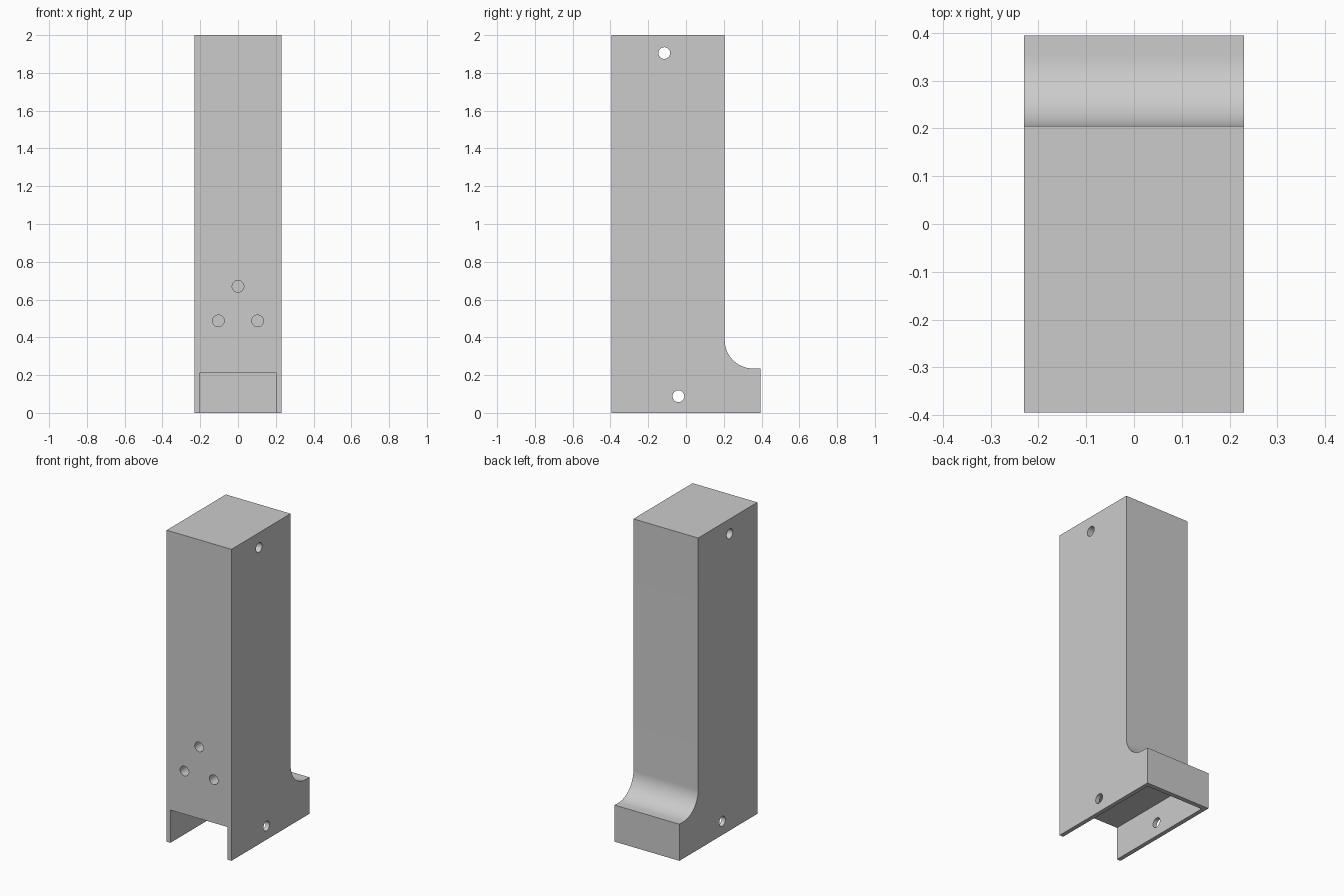
import bpy
import bmesh
import math
from mathutils import Matrix

cube = bpy.data.objects.get("Cube")
if cube:
    bpy.data.objects.remove(cube, do_unlink=True)

HALF_WIDTH = 0.23
FRONT, BACK = -0.395, 0.395
HOLE_RADIUS = 0.031

grey = bpy.data.materials.new("light grey")
grey.use_nodes = True
colour = (0.6, 0.6, 0.6, 1)
grey.diffuse_color = colour
grey.node_tree.nodes["Principled BSDF"].inputs["Base Color"].default_value = colour


def add_object(name, bm):
    bmesh.ops.recalc_face_normals(bm, faces=bm.faces)
    mesh = bpy.data.meshes.new(name)
    bm.to_mesh(mesh)
    bm.free()
    mesh.materials.append(grey)
    obj = bpy.data.objects.new(name, mesh)
    bpy.context.collection.objects.link(obj)
    return obj


def extrude_profile(name, points, half_width):
    """Extrude a (y, z) outline along x."""
    bm = bmesh.new()
    face = bm.faces.new([bm.verts.new((-half_width, y, z)) for y, z in points])
    side = bmesh.ops.extrude_face_region(bm, geom=[face])["geom"]
    verts = [v for v in side if isinstance(v, bmesh.types.BMVert)]
    bmesh.ops.translate(bm, verts=verts, vec=(2 * half_width, 0, 0))
    return add_object(name, bm)


def drill(name, centre, axis, depth):
    bm = bmesh.new()
    turn = Matrix.Rotation(math.pi / 2, 4, axis)
    bmesh.ops.create_cone(bm, cap_ends=True, segments=32, radius1=HOLE_RADIUS,
                          radius2=HOLE_RADIUS, depth=depth,
                          matrix=Matrix.Translation(centre) @ turn)
    return add_object(name, bm)


# Upright column with a concave fillet running into the rear foot
radius, column_back, foot_top = 0.15, 0.205, 0.235
outline = [(FRONT, 0), (FRONT, 2), (column_back, 2)]
for i in range(25):
    a = math.pi + i / 24 * math.pi / 2
    outline.append((column_back + radius + radius * math.cos(a),
                    foot_top + radius + radius * math.sin(a)))
outline += [(BACK, foot_top), (BACK, 0)]
body = extrude_profile("column_body", outline, HALF_WIDTH)

# Channel under the base, open at the front and bottom
channel = [(FRONT - 0.1, -0.1), (FRONT - 0.1, 0.21), (BACK - 0.03, 0.21), (BACK - 0.03, -0.1)]
cutters = [extrude_profile("channel_cutter", channel, 0.203)]

# Cross holes through both sides
for label, y, z in (("top", -0.115, 1.905), ("base", -0.04, 0.088)):
    cutters.append(drill(label + "_cross_hole_cutter", (0, y, z), 'Y', 1))

# Three blind holes in the front
for label, x, z in (("upper", 0, 0.67), ("right", -0.104, 0.487), ("left", 0.104, 0.487)):
    cutters.append(drill(label + "_front_hole_cutter", (x, FRONT, z), 'X', 0.6))

for cutter in cutters:
    cutter.hide_render = True
    cutter.hide_set(True)
    cutter.display_type = 'WIRE'
    cut = body.modifiers.new(cutter.name, 'BOOLEAN')
    cut.operation = 'DIFFERENCE'
    cut.solver = 'EXACT'
    cut.object = cutter

# Apply the cuts, then smooth the fillet and hole walls
bpy.context.view_layer.update()
evaluated = body.evaluated_get(bpy.context.evaluated_depsgraph_get())
finished = bpy.data.meshes.new_from_object(evaluated)
body.modifiers.clear()
body.data = finished
for cutter in cutters:
    bpy.data.objects.remove(cutter, do_unlink=True)
bpy.ops.object.select_all(action='DESELECT')
body.select_set(True)
bpy.context.view_layer.objects.active = body
bpy.ops.object.shade_smooth_by_angle(angle=math.radians(30))
